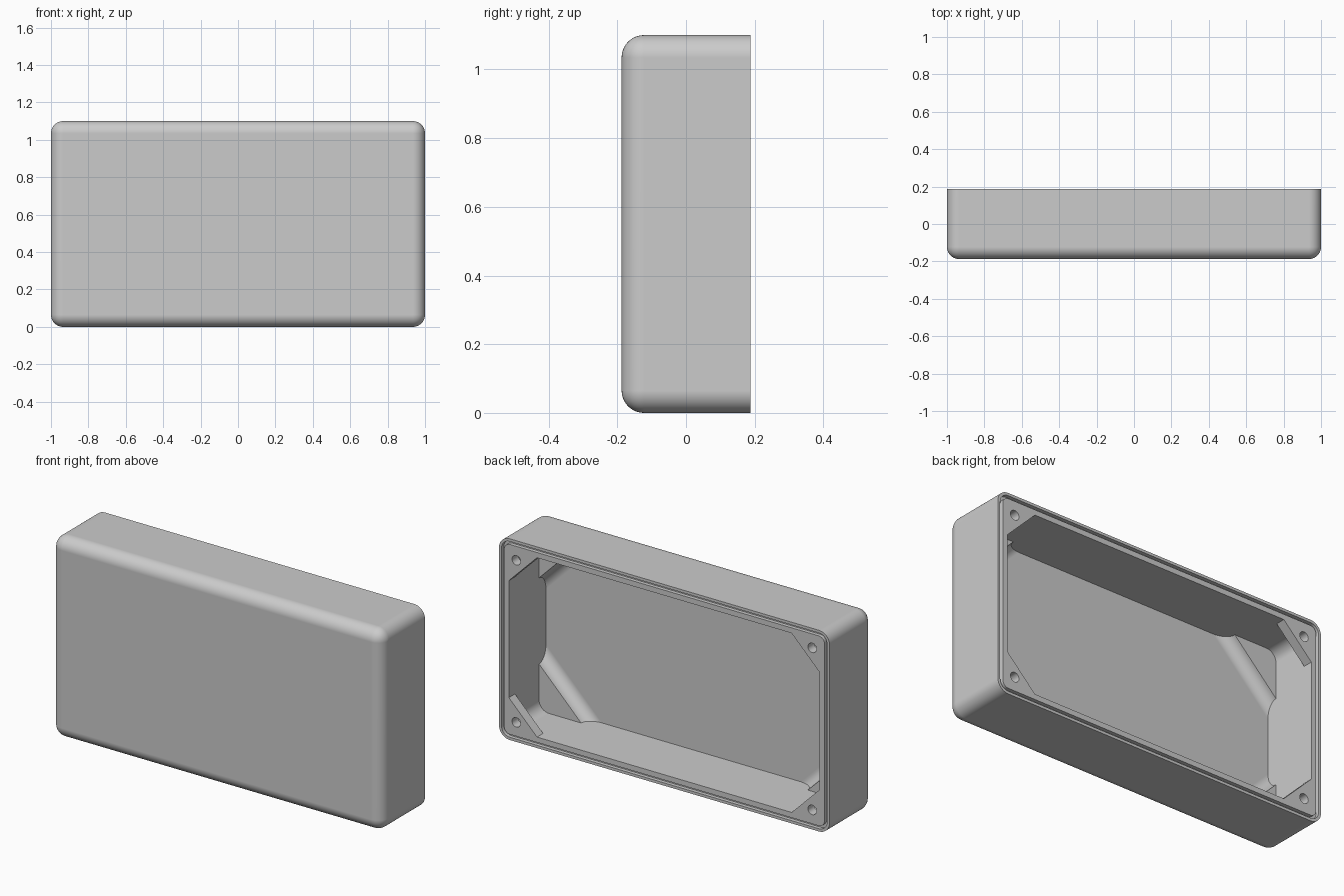
import bpy, bmesh, math
from mathutils import Vector

default = bpy.data.objects.get("Cube")
if default:
    bpy.data.objects.remove(default, do_unlink=True)

W, H, D = 2.0, 1.1, 0.375      # overall width, height, depth
BACK = D / 2
WALL = 0.06                    # side wall thickness
FLOOR = -0.133                 # inner face of the front panel
PLATE = 0.053                  # thickness of the corner plates

grey = bpy.data.materials.new("light grey plastic")
grey.use_nodes = True
grey.diffuse_color = (0.6, 0.6, 0.6, 1)
grey.node_tree.nodes["Principled BSDF"].inputs["Base Color"].default_value = (0.6, 0.6, 0.6, 1)


def add_object(name, bm):
    bmesh.ops.recalc_face_normals(bm, faces=bm.faces)
    mesh = bpy.data.meshes.new(name)
    bm.to_mesh(mesh)
    bm.free()
    mesh.materials.append(grey)
    obj = bpy.data.objects.new(name, mesh)
    bpy.context.collection.objects.link(obj)
    return obj


def prism(name, outline, offset):
    """Solid made by sweeping a closed outline of 3D points along offset."""
    bm = bmesh.new()
    face = bm.faces.new([bm.verts.new(p) for p in outline])
    swept = bmesh.ops.extrude_face_region(bm, geom=[face])["geom"]
    verts = [g for g in swept if isinstance(g, bmesh.types.BMVert)]
    bmesh.ops.translate(bm, verts=verts, vec=offset)
    return add_object(name, bm)


def rounded_slab(name, inset, radius, y0, y1, steps=8):
    """Rectangle inset from the outside, with round corners (one step: cut corners)."""
    outline = []
    for k in range(4):
        sx = 1 if k in (0, 3) else -1
        sz = 1 if k in (0, 1) else -1
        cx = sx * (W / 2 - inset - radius)
        cz = H / 2 + sz * (H / 2 - inset - radius)
        for i in range(steps + 1):
            a = math.pi / 2 * (k + i / steps)
            outline.append((cx + radius * math.cos(a), y0, cz + radius * math.sin(a)))
    return prism(name, outline, (0, y1 - y0, 0))


def cut(target, cutter):
    mod = target.modifiers.new("cut", "BOOLEAN")
    mod.operation = "DIFFERENCE"
    mod.solver = "EXACT"
    mod.object = cutter
    bpy.context.view_layer.update()
    graph = bpy.context.evaluated_depsgraph_get()
    mesh = bpy.data.meshes.new_from_object(target.evaluated_get(graph))
    target.modifiers.clear()
    target.data = mesh
    bpy.data.objects.remove(cutter, do_unlink=True)


# Outer shell: box with every edge rounded except the open back rim
bm = bmesh.new()
bmesh.ops.create_cube(bm, size=1)
for v in bm.verts:
    v.co = Vector((v.co.x * W, v.co.y * D, v.co.z * H + H / 2))
soft = [e for e in bm.edges if not all(v.co.y > 0 for v in e.verts)]
bmesh.ops.bevel(bm, geom=soft, offset=0.065, segments=10, profile=0.5, affect="EDGES")
shell = add_object("enclosure_shell", bm)

# Cavity, with low corner steps left standing on the floor behind concave fillets
cavity = rounded_slab("cavity_cutter", WALL, 0.06, FLOOR, BACK - PLATE)
STEP, EDGE, LENGTH = 0.06, 0.18, 0.8
for sx in (-1, 1):
    for sz in (-1, 1):
        corner = Vector((sx * (W / 2 - WALL), 0, H / 2 + sz * (H / 2 - WALL)))
        inward = Vector((-sx, 0, -sz)).normalized()
        along = Vector((-sz, 0, sx)).normalized()
        profile = [(-0.2, FLOOR - 0.03), (-0.2, FLOOR + STEP)]
        for i in range(9):
            a = math.pi / 2 * i / 8
            profile.append((EDGE + STEP * (1 - math.cos(a)), FLOOR + STEP * (1 - math.sin(a))))
        profile.append((EDGE + STEP, FLOOR - 0.03))
        start = corner - along * LENGTH / 2
        outline = [start + inward * d + Vector((0, y, 0)) for d, y in profile]
        cut(cavity, prism("corner_step", outline, along * LENGTH))
cut(shell, cavity)

# Back opening with cut corners, leaving triangular screw plates
CHAMFER = 0.17
opening = rounded_slab("opening_cutter", WALL, CHAMFER, BACK - PLATE - 0.02, BACK + 0.1, steps=1)
cut(shell, opening)

# Seal groove around the rim
groove = rounded_slab("groove_cutter", 0.015, 0.05, BACK - 0.02, BACK + 0.05)
cut(groove, rounded_slab("groove_core", 0.031, 0.035, BACK - 0.1, BACK + 0.1))
cut(shell, groove)

# Screw holes through the corner plates
for sx in (-1, 1):
    for sz in (-1, 1):
        x, z = sx * 0.895, H / 2 + sz * 0.443
        ring = [(x + 0.026 * math.cos(math.tau * i / 24), BACK - PLATE - 0.02,
                 z + 0.026 * math.sin(math.tau * i / 24)) for i in range(24)]
        cut(shell, prism("hole_cutter", ring, (0, 0.15, 0)))

# Smooth shading that keeps flat panels flat
bpy.ops.object.select_all(action="DESELECT")
shell.select_set(True)
bpy.context.view_layer.objects.active = shell
bpy.ops.object.shade_smooth_by_angle(angle=math.radians(30))
weighted = shell.modifiers.new("even_shading", "WEIGHTED_NORMAL")
weighted.keep_sharp = True
